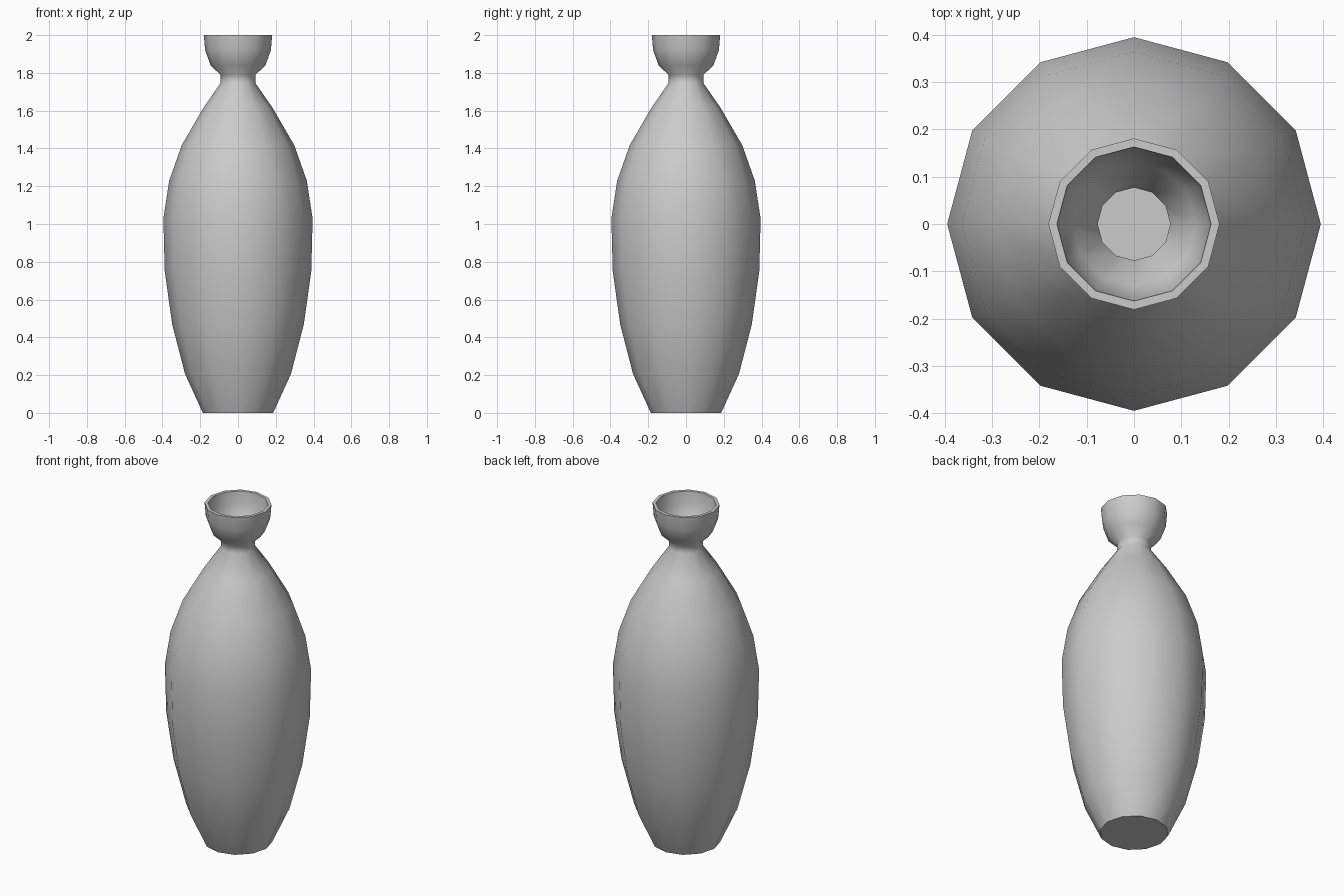
import bpy, bmesh, math

if "Cube" in bpy.data.objects:
    bpy.data.objects.remove(bpy.data.objects["Cube"])

SIDES = 12

# Outer silhouette from foot to lip, then the inner wall back down to the floor (radius, z)
outer = [(0.186, 0), (0.28, 0.205), (0.348, 0.467), (0.388, 0.75), (0.395, 1.03),
         (0.364, 1.23), (0.298, 1.417), (0.183, 1.615), (0.093, 1.745), (0.093, 1.79),
         (0.145, 1.84), (0.174, 1.92), (0.181, 2.0)]
inner = [(0.163, 2.0), (0.156, 1.925), (0.131, 1.853), (0.077, 1.795), (0.077, 1.738),
         (0.169, 1.605), (0.283, 1.408), (0.347, 1.225), (0.378, 1.027), (0.371, 0.753),
         (0.332, 0.472), (0.265, 0.212), (0.175, 0.018)]

bm = bmesh.new()
rings = [[bm.verts.new((r * math.cos(math.tau * i / SIDES),
                        r * math.sin(math.tau * i / SIDES), z))
          for i in range(SIDES)] for r, z in outer + inner]

# Walls
for a, b in zip(rings, rings[1:]):
    for i in range(SIDES):
        j = (i + 1) % SIDES
        bm.faces.new((a[i], a[j], b[j], b[i]))

# Underside and inner floor
bm.faces.new(rings[0][::-1])
bm.faces.new(rings[-1])
bmesh.ops.recalc_face_normals(bm, faces=bm.faces)

mesh = bpy.data.meshes.new("vase")
bm.to_mesh(mesh)
bm.free()
vase = bpy.data.objects.new("vase", mesh)
bpy.context.collection.objects.link(vase)

# Smooth body, crisp lip and foot
bpy.context.view_layer.objects.active = vase
vase.select_set(True)
bpy.ops.object.shade_smooth_by_angle(angle=math.radians(55))
